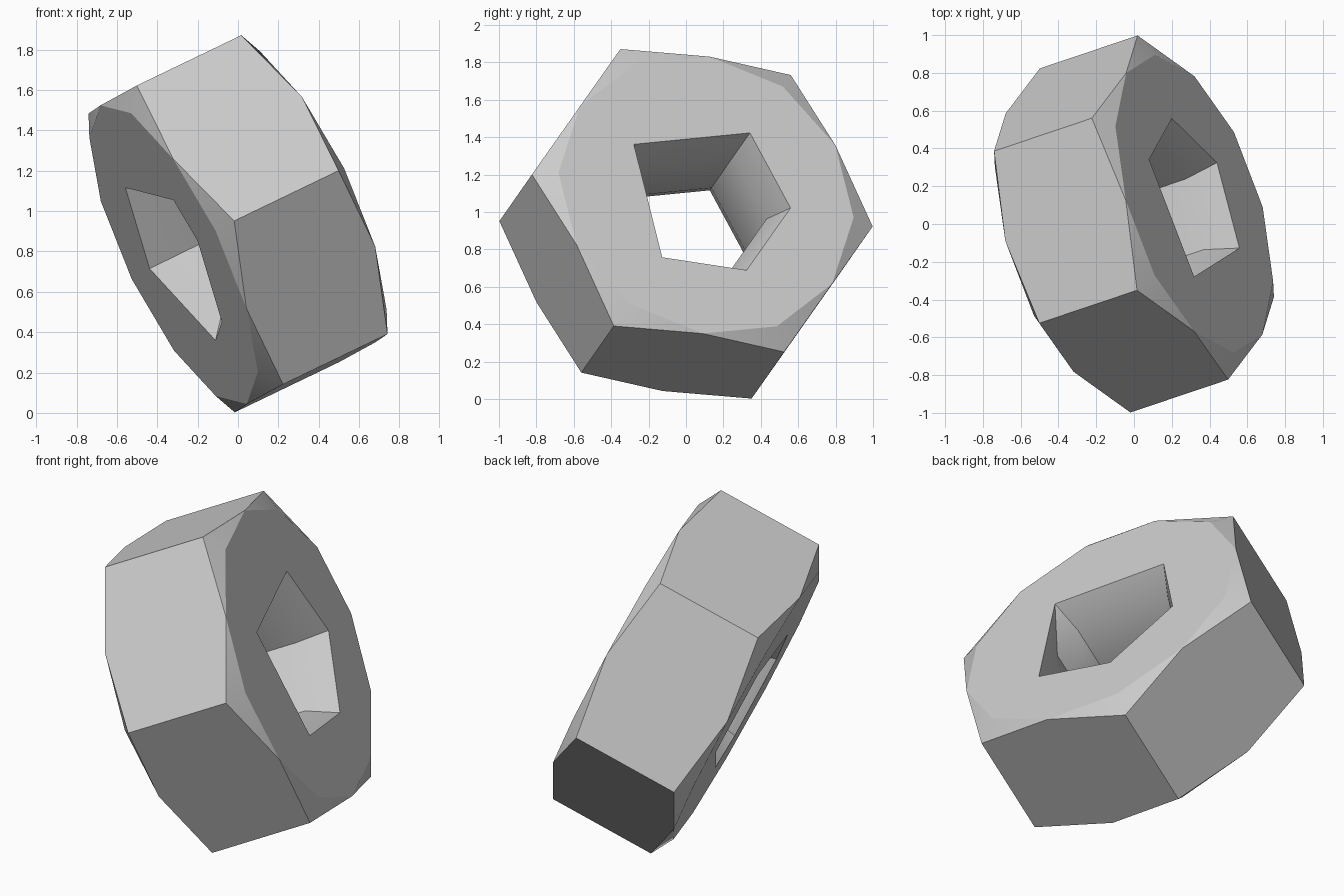
import bpy, bmesh
from math import radians, cos, sin
from mathutils import Vector

cube = bpy.data.objects.get("Cube")
if cube:
    bpy.data.objects.remove(cube, do_unlink=True)

# Tilted frame: bore axis, direction to one hex corner, and their perpendicular
CENTER = Vector((0, 0, 0.937))
AXIS = Vector((0.862, 0.29, 0.415)).normalized()
U = Vector((-0.475, 0.478, 0.678))
U = (U - AXIS * U.dot(AXIS)).normalized()
V = AXIS.cross(U)

CORNER_R, HOLE_R, BORE_R = 0.952, 0.472, 0.39
FLAT_R = CORNER_R * cos(radians(30))
FACE_H, CORNER_H, BORE_H = 0.37, 0.30, 0.20

bm = bmesh.new()


def ring(radius, height, angles):
    """Vertices around the axis, keyed by angle in degrees."""
    return {a: bm.verts.new(CENTER + AXIS * height
                            + (U * cos(radians(a)) + V * sin(radians(a))) * radius)
            for a in angles}


def strip(r0, r1):
    """Join two rings that may have different vertex angles."""
    steps = sorted(set(r0) | set(r1))
    for a, b in zip(steps, steps[1:] + [360]):
        quad = []
        for r, pair in ((r0, (a, b)), (r1, (b, a))):
            for t in pair:
                t = t % 360
                vert = r[max(k for k in r if k <= t)]
                if vert not in quad:
                    quad.append(vert)
        bm.faces.new(quad)


corners = range(0, 360, 60)
rim_angles = {1: (0, 90, 180, 240, 300), -1: (0, 90, 120, 180, 210, 300)}
face_rings, corner_rings, bores = {}, {}, {}

# Both end faces, their corner chamfers and the countersunk bore mouths
for side, angles in rim_angles.items():
    face = ring(FLAT_R, side * FACE_H, range(0, 360, 30))
    rim = ring(HOLE_R, side * FACE_H, angles)
    bore = ring(BORE_R, side * BORE_H, (0, 90, 120, 180, 240, 300))
    tips = ring(CORNER_R, side * CORNER_H, corners)
    strip(rim, face)
    strip(bore, rim)
    for a in corners:
        for b in (a - 30, a + 30):
            bm.faces.new((face[a], face[b % 360], tips[a]))
    face_rings[side], corner_rings[side], bores[side] = face, tips, bore

# Bore wall
strip(bores[1], bores[-1])

# Six outer flats, each with a raised middle where the chamfers meet
for a in corners:
    b = (a + 60) % 360
    bm.faces.new((corner_rings[1][a], face_rings[1][a + 30], corner_rings[1][b],
                  corner_rings[-1][b], face_rings[-1][a + 30], corner_rings[-1][a]))

bmesh.ops.recalc_face_normals(bm, faces=bm.faces)
# Merge the coplanar pieces of the flat faces
bmesh.ops.dissolve_limit(bm, angle_limit=radians(0.5), verts=[], edges=bm.edges)

mesh = bpy.data.meshes.new("hex_nut")
bm.to_mesh(mesh)
bm.free()
nut = bpy.data.objects.new("hex_nut", mesh)
bpy.context.collection.objects.link(nut)

# Plain grey metal
grey = (0.6, 0.6, 0.6, 1)
mat = bpy.data.materials.new("light_grey")
mat.use_nodes = True
mat.diffuse_color = grey
mat.node_tree.nodes["Principled BSDF"].inputs["Base Color"].default_value = grey
mesh.materials.append(mat)

bpy.ops.object.select_all(action='DESELECT')
nut.select_set(True)
bpy.context.view_layer.objects.active = nut
bpy.ops.object.shade_smooth_by_angle(angle=radians(27))
